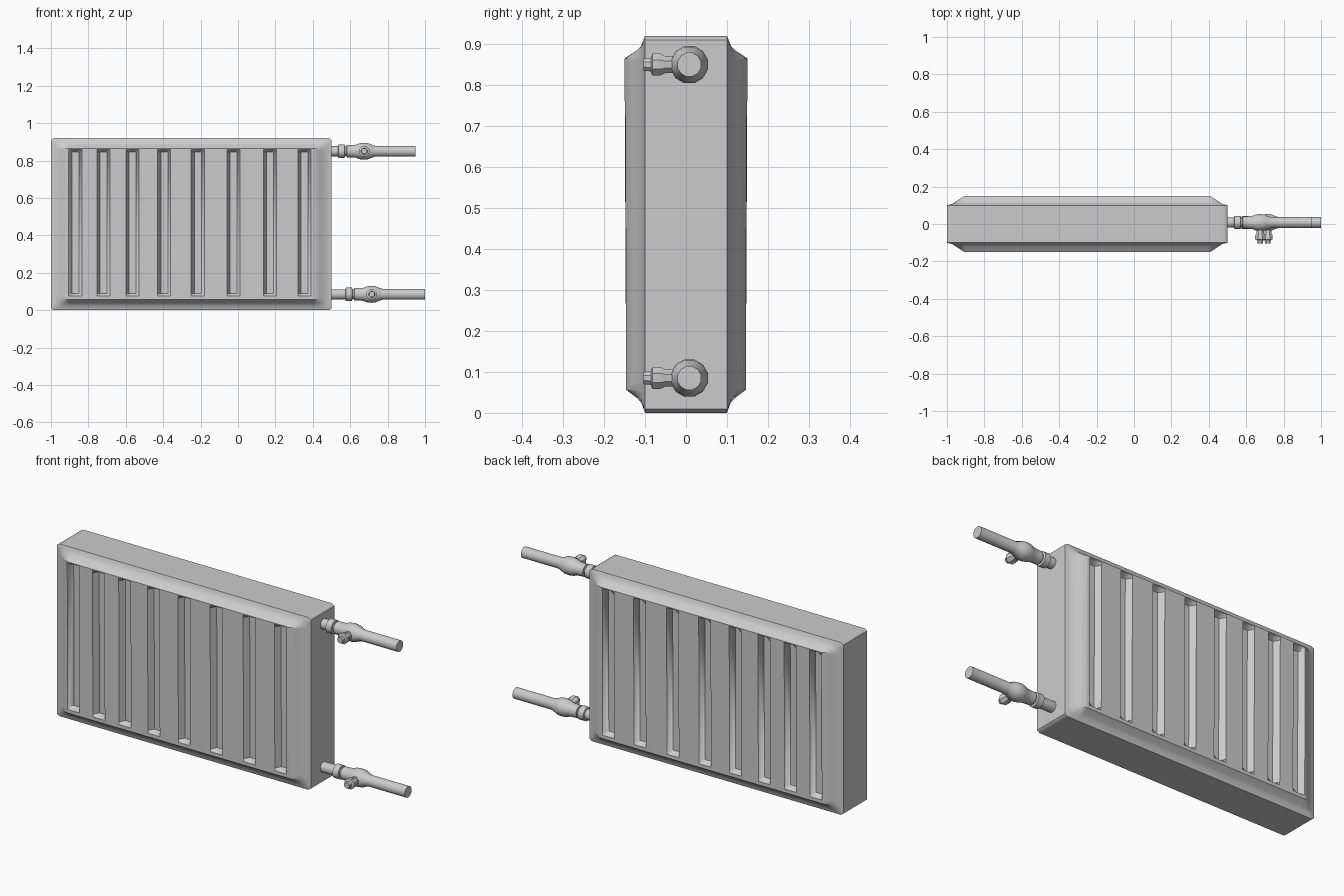
import bpy, bmesh, math
from mathutils import Vector

if "Cube" in bpy.data.objects:
    bpy.data.objects.remove(bpy.data.objects["Cube"])


def finish(bm, name, angle=35):
    bmesh.ops.recalc_face_normals(bm, faces=bm.faces)
    me = bpy.data.meshes.new(name)
    bm.to_mesh(me)
    bm.free()
    ob = bpy.data.objects.new(name, me)
    bpy.context.collection.objects.link(ob)
    bpy.context.view_layer.objects.active = ob
    ob.select_set(True)
    bpy.ops.object.shade_smooth_by_angle(angle=math.radians(angle))
    ob.select_set(False)
    return ob


def interp(pts, t):
    for (a, va), (b, vb) in zip(pts, pts[1:]):
        if t <= b:
            return va + (vb - va) * (t - a) / (b - a)
    return pts[-1][1]


# Radiator panel: half thickness profiles across x and z, with pressed grooves
PX = [(-1, .1), (-.97, .108), (-.91, .148), (-.9, .15), (.4, .15), (.41, .148), (.47, .108), (.5, .1)]
PZ = [(0, .1), (.025, .109), (.035, .118), (.056, .146), (.865, .15), (.885, .12), (.895, .11), (.92, .1)]
GROOVES = [-.905, -.755, -.6, -.43, -.25, -.06, .135, .32]
GX = [(0, 0), (.018, 1), (.055, 1), (.07, 0)]
GZ = [(.075, 0), (.09, 1), (.845, 1), (.86, 0)]
DEPTH = .03


def half_depth(x, z):
    y = min(interp(PX, x), interp(PZ, z))
    for g in GROOVES:
        if g <= x <= g + .07 and .075 <= z <= .86:
            y -= DEPTH * min(interp(GX, x - g), interp(GZ, z))
    return y


xs = sorted({round(v, 4) for v in [p[0] for p in PX] + [-.985, .485, -.94, .44]
             + [g + o for g in GROOVES for o, _ in GX]})
zs = sorted({p[0] for p in PZ + GZ} | {.01, .91})
nx, nz = len(xs), len(zs)


def make_panel():
    bm = bmesh.new()
    sides = []
    for s in (-1, 1):
        grid = []
        for i, x in enumerate(xs):
            col = []
            for j, z in enumerate(zs):
                px, pz = x, z
                # clipped outer corners
                if i in (0, nx - 1) and j in (0, nz - 1):
                    px += .006 if i == 0 else -.006
                    pz += .005 if j == 0 else -.005
                col.append(bm.verts.new((px, s * half_depth(x, z), pz)))
            grid.append(col)
        for i in range(nx - 1):
            for j in range(nz - 1):
                bm.faces.new((grid[i][j], grid[i + 1][j], grid[i + 1][j + 1], grid[i][j + 1]))
        sides.append([grid[i][0] for i in range(nx)] + [grid[-1][j] for j in range(1, nz)]
                     + [grid[i][-1] for i in range(nx - 2, -1, -1)]
                     + [grid[0][j] for j in range(nz - 2, 0, -1)])
    # top, bottom and end walls
    a, b = sides
    for k in range(len(a)):
        m = (k + 1) % len(a)
        bm.faces.new((a[k], a[m], b[m], b[k]))
    return finish(bm, "radiator_panel", 40)


def lathe(name, profile, origin, axis, n=12):
    """Spin (distance, radius) points about an axis through origin."""
    bm = bmesh.new()
    axis, up = Vector(axis), Vector((0, 0, 1))
    side = axis.cross(up)
    rings = []
    for d, r in profile:
        rings.append([bm.verts.new(Vector(origin) + axis * d
                      + side * r * math.cos(2 * math.pi * (k + .5) / n)
                      + up * r * math.sin(2 * math.pi * (k + .5) / n)) for k in range(n)])
    for p, q in zip(rings, rings[1:]):
        for k in range(n):
            m = (k + 1) % n
            bm.faces.new((p[k], p[m], q[m], q[k]))
    bm.faces.new(rings[0])
    bm.faces.new(rings[-1])
    return finish(bm, name)


make_panel()

# Two connecting pipes, each with collar, bulbous valve and side stem
Y = .008
for label, x, z, start, end in (("upper", .675, .85, -.18, .275),
                                ("lower", .715, .085, -.22, .285)):
    lathe(label + "_pipe",
          [(start, .028), (-.14, .028), (-.138, .037), (-.105, .037), (-.103, .026),
           (-.095, .026), (-.093, .034), (-.075, .034), (-.045, .036), (-.025, .044),
           (0, .047), (.022, .044), (.045, .034), (.06, .03), (end, .03)],
          (x, Y, z), (1, 0, 0))
    lathe(label + "_valve_stem",
          [(0, .022), (.058, .022), (.07, .029), (.09, .029), (.094, .018), (.112, .016)],
          (x, Y, z), (0, -1, 0), 8)
